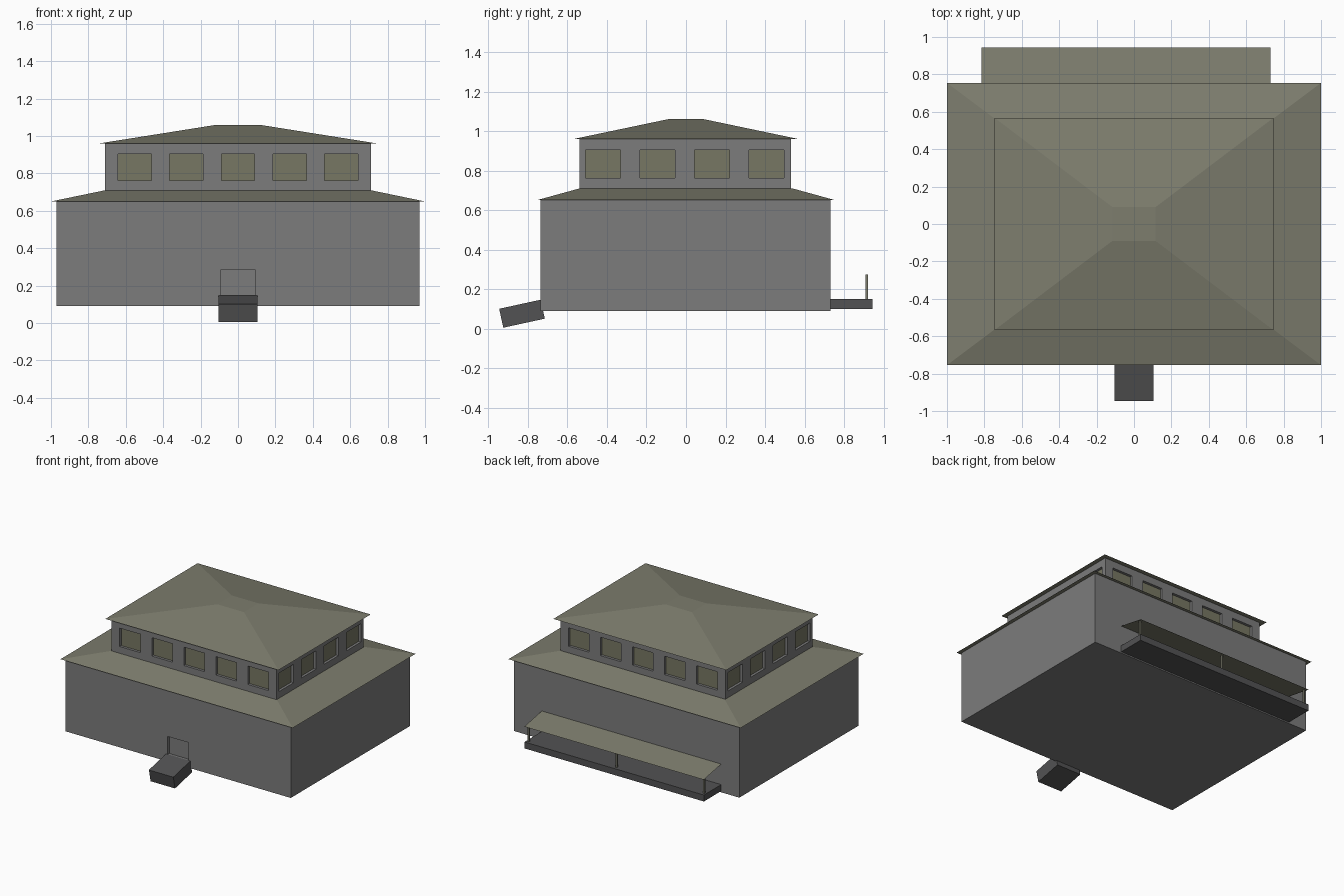
import bpy, bmesh, math
from mathutils import Matrix, Vector

default = bpy.data.objects.get("Cube")
if default:
    bpy.data.objects.remove(default, do_unlink=True)


def material(name, rgb):
    m = bpy.data.materials.new(name)
    m.use_nodes = True
    m.diffuse_color = (*rgb, 1)
    m.node_tree.nodes["Principled BSDF"].inputs["Base Color"].default_value = (*rgb, 1)
    return m


WALL = material("wall grey", (0.2, 0.2, 0.2))
ROOF = material("roof olive", (0.205, 0.205, 0.155))
GLASS = material("window olive", (0.185, 0.185, 0.125))
STONE = material("dark stone", (0.085, 0.085, 0.087))


def finish(name, bm, *mats):
    bmesh.ops.recalc_face_normals(bm, faces=bm.faces)
    mesh = bpy.data.meshes.new(name)
    bm.to_mesh(mesh)
    bm.free()
    for m in mats:
        mesh.materials.append(m)
    obj = bpy.data.objects.new(name, mesh)
    bpy.context.collection.objects.link(obj)
    return obj


def box(center, size):
    bm = bmesh.new()
    bmesh.ops.create_cube(bm, size=1, matrix=Matrix.Translation(center) @ Matrix.Diagonal((*size, 1)))
    return bm


def cut(bm, axis, values):
    # Score the box across one axis at each value
    normal = Vector([i == axis for i in range(3)])
    for v in values:
        bmesh.ops.bisect_plane(bm, geom=bm.verts[:] + bm.edges[:] + bm.faces[:],
                               plane_co=normal * v, plane_no=normal)
    bm.normal_update()


def recess(bm, faces, depth, index):
    bmesh.ops.inset_individual(bm, faces=faces, thickness=0, depth=-depth)
    for f in faces:
        f.material_index = index


def hip_roof(name, eave, top, z0, z1):
    bm = box((0, 0, (z0 + z1) / 2), (2 * eave[0], 2 * eave[1], z1 - z0))
    for v in bm.verts:
        if v.co.z > (z0 + z1) / 2:
            v.co.x *= top[0] / eave[0]
            v.co.y *= top[1] / eave[1]
    return finish(name, bm, ROOF)


# Lower storey with a recessed doorway
bm = box((0, -0.003, 0.37), (1.94, 1.466, 0.56))
cut(bm, 0, (-0.09, 0.09))
cut(bm, 2, (0.145, 0.285))
door = [f for f in bm.faces if f.normal.y < -0.9
        and abs(f.calc_center_median().x) < 0.05
        and 0.145 < f.calc_center_median().z < 0.285]
recess(bm, door, 0.02, 0)
finish("lower_storey", bm, WALL)

# Upper storey with rows of recessed windows on all sides
HALF = 0.089
centres = {0: [(i - 2) * 0.276 for i in range(5)],
           1: [(i - 1.5) * 0.276 - 0.006 for i in range(4)]}
bm = box((0, -0.004, 0.83), (1.42, 1.07, 0.26))
for axis, row in centres.items():
    cut(bm, axis, [c + s * HALF for c in row for s in (-1, 1)])
cut(bm, 2, (0.762, 0.905))
windows = []
for f in bm.faces:
    if abs(f.normal.z) > 0.5:
        continue
    c = f.calc_center_median()
    axis = 0 if abs(f.normal.y) > 0.5 else 1
    if 0.762 < c.z < 0.905 and any(abs(c[axis] - p) < HALF for p in centres[axis]):
        windows.append(f)
recess(bm, windows, 0.02, 1)
finish("upper_storey", bm, WALL, GLASS)

# Roofs
hip_roof("lower_roof", (1.0, 0.755), (0.71, 0.537), 0.65, 0.71)
hip_roof("upper_roof", (0.745, 0.567), (0.115, 0.09), 0.96, 1.06)

# Entrance ramp
ramp = finish("entrance_ramp", box((0, 0, 0), (0.21, 0.215, 0.098)), STONE)
ramp.location = (0, -0.83, 0.0755)
ramp.rotation_euler.x = math.radians(12.3)

# Back porch: slab, thin sloping canopy and posts
MID = -0.042
finish("porch_slab", box((MID, 0.833, 0.125), (1.545, 0.22, 0.05)), STONE)

bm = bmesh.new()
bmesh.ops.create_grid(bm, x_segments=1, y_segments=1, size=0.5)
for v in bm.verts:
    outer = v.co.y > 0
    v.co = (MID + v.co.x * 1.545, 0.945 if outer else 0.73, 0.27 if outer else 0.31)
finish("porch_canopy", bm, ROOF)

for label, x in (("left", 0.755), ("middle", 0), ("right", -0.755)):
    finish(label + "_porch_post", box((MID + x, 0.914, 0.21), (0.013, 0.013, 0.126)), ROOF)
